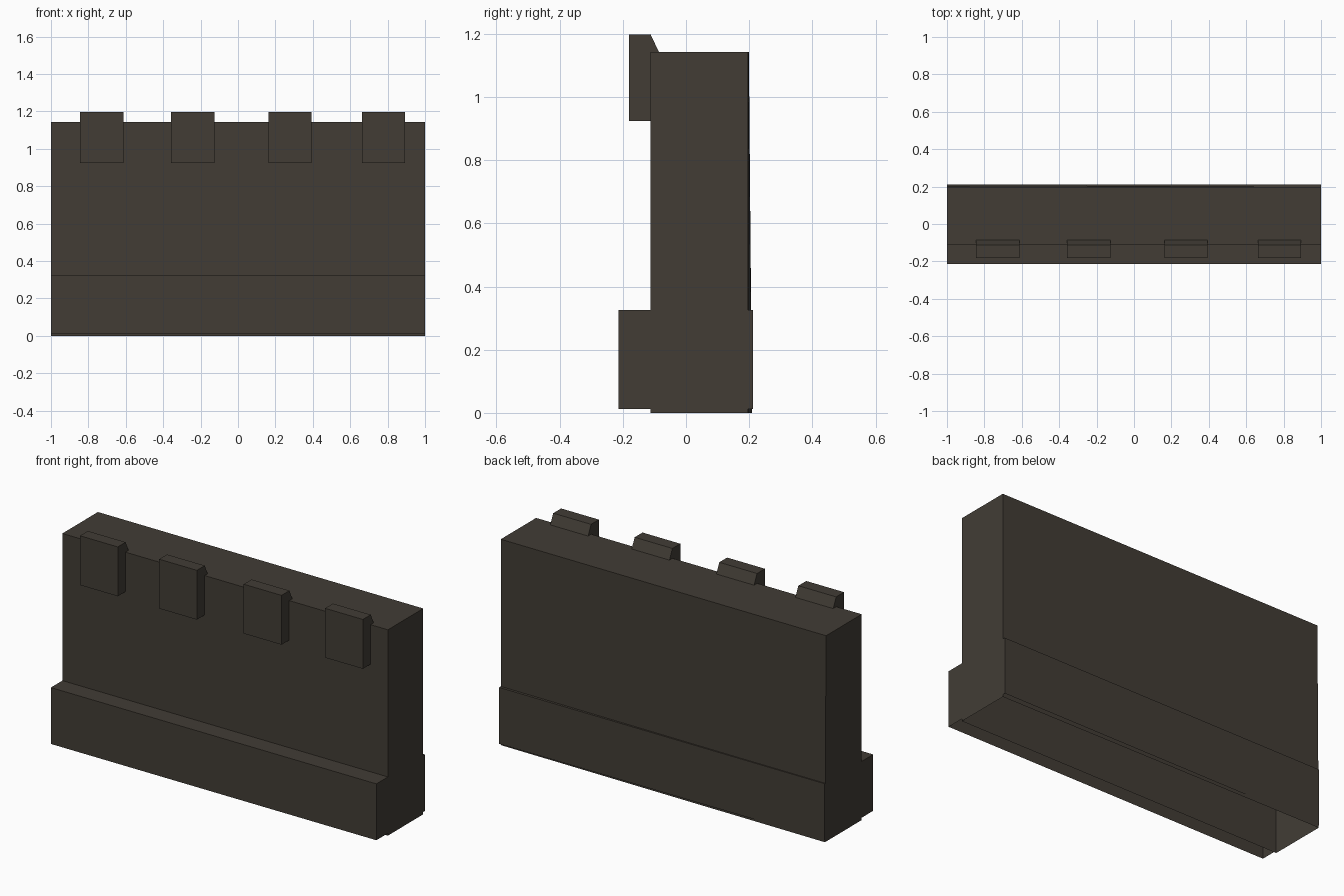
import bpy
import bmesh

if "Cube" in bpy.data.objects:
    bpy.data.objects.remove(bpy.data.objects["Cube"])

# One dark stone colour
stone = bpy.data.materials.new("dark stone")
stone.diffuse_color = (0.054, 0.046, 0.036, 1)
stone.use_nodes = True
stone.node_tree.nodes["Principled BSDF"].inputs["Base Color"].default_value = stone.diffuse_color


def prism(name, profile, x0, x1, open_edge=None, shift=None):
    """Extrude a (y, z) profile along x; open_edge is the side left without a face,
    shift maps a profile index to an extra y offset at the x0 end."""
    bm = bmesh.new()
    shift = shift or {}
    left = [bm.verts.new((x0, y + shift.get(i, 0), z)) for i, (y, z) in enumerate(profile)]
    right = [bm.verts.new((x1, y, z)) for y, z in profile]
    bm.faces.new(left[::-1])
    bm.faces.new(right)
    n = len(profile)
    for i in range(n):
        if i != open_edge:
            j = (i + 1) % n
            bm.faces.new((left[i], left[j], right[j], right[i]))
    bmesh.ops.recalc_face_normals(bm, faces=bm.faces)
    mesh = bpy.data.meshes.new(name)
    bm.to_mesh(mesh)
    bm.free()
    mesh.materials.append(stone)
    obj = bpy.data.objects.new(name, mesh)
    bpy.context.collection.objects.link(obj)
    return obj


# Wall: hollow shell, open underneath, back slightly out of true at one end
prism("wall", [(-0.113, 0), (0.197, 0), (0.197, 1.143), (-0.113, 1.143)],
      -1, 1, open_edge=0, shift={1: 0.012, 2: 0.002})

# Plinth: wider band around the foot, open underneath
prism("plinth", [(-0.214, 0.013), (0.212, 0.013), (0.212, 0.326), (-0.214, 0.326)],
      -1, 1, open_edge=0)

# Blocks hooked over the front top edge
for i, x in enumerate((-0.728, -0.242, 0.278, 0.778)):
    prism(f"top_block_{i + 1}",
          [(-0.181, 0.924), (-0.113, 0.924), (-0.08, 1.13), (-0.112, 1.198), (-0.181, 1.198)],
          x - 0.116, x + 0.116)
